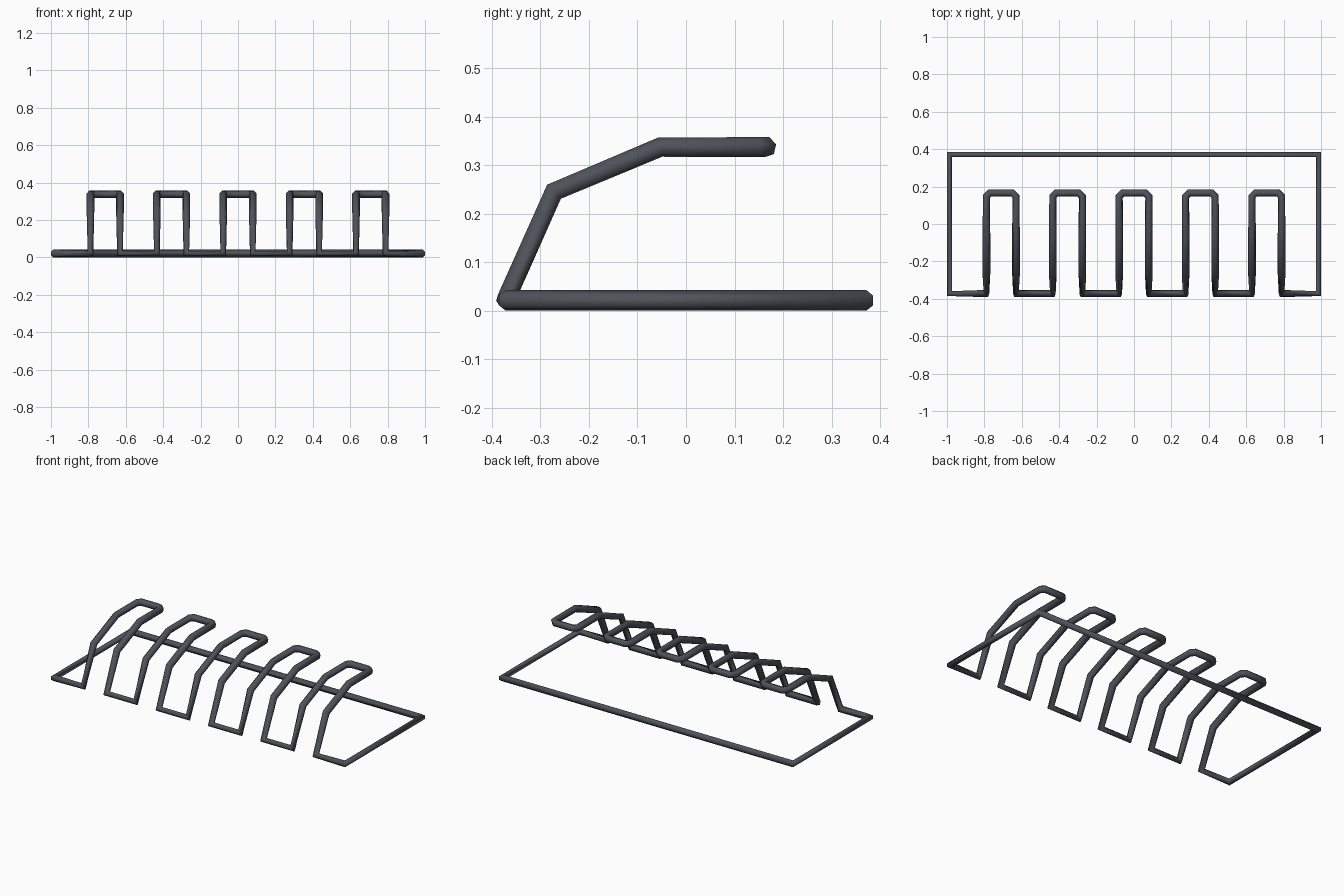
import bpy, bmesh, math
from mathutils import Vector

cube = bpy.data.objects.get("Cube")
if cube:
    bpy.data.objects.remove(cube, do_unlink=True)

RADIUS = 0.0211
SIDES = 6
BASE_Z = 0.021
HALF_X, HALF_Y = 0.987, 0.372
HOOP_HALF = 0.079
HOOP_PITCH = 0.355
CORNER = 0.02

# Dark steel
steel = bpy.data.materials.new("dark_steel")
steel.use_nodes = True
colour = (0.08, 0.084, 0.104, 1)
steel.diffuse_color = colour
steel.node_tree.nodes["Principled BSDF"].inputs["Base Color"].default_value = colour


def hoop_points(cx):
    """One bent hoop: up the near side, across the tip, down the other side."""
    arm = [(-HALF_Y, BASE_Z, 0), (-0.272, 0.245, 0), (-0.053, 0.337, 0),
           (0.167 - CORNER, 0.337, 0), (0.167, 0.337, CORNER)]
    near = [Vector((cx - HOOP_HALF + inset, y, z)) for y, z, inset in arm]
    far = [Vector((2 * cx - p.x, p.y, p.z)) for p in reversed(near)]
    return near + far


def closed_wire(name, path):
    """Sweep a hexagon round a closed path, turning it as little as possible."""
    bm = bmesh.new()
    rings = []
    n = len(path)
    up, last = Vector((0, 0, 1)), None
    for i, p in enumerate(path):
        before = (p - path[i - 1]).normalized()
        after = (path[(i + 1) % n] - p).normalized()
        tangent = (before + after).normalized()
        if last is not None:
            up = last.rotation_difference(tangent) @ up
        up = (up - tangent * up.dot(tangent)).normalized()
        side = tangent.cross(up)
        ring = []
        for k in range(SIDES):
            a = math.tau * k / SIDES
            ring.append(bm.verts.new(p + RADIUS * (up * math.cos(a) + side * math.sin(a))))
        rings.append(ring)
        last = tangent
    for i in range(n):
        a, b = rings[i], rings[(i + 1) % n]
        for k in range(SIDES):
            m = (k + 1) % SIDES
            bm.faces.new((a[k], a[m], b[m], b[k]))
    bmesh.ops.recalc_face_normals(bm, faces=bm.faces[:])
    for f in bm.faces:
        f.smooth = True
    mesh = bpy.data.meshes.new(name)
    bm.to_mesh(mesh)
    bm.free()
    mesh.materials.append(steel)
    obj = bpy.data.objects.new(name, mesh)
    bpy.context.collection.objects.link(obj)
    return obj


# Base rectangle whose front side rises into five hoops
path = [Vector((-HALF_X, HALF_Y, BASE_Z)), Vector((-HALF_X, -HALF_Y, BASE_Z))]
for i in range(-2, 3):
    path += hoop_points(i * HOOP_PITCH)
path += [Vector((HALF_X, -HALF_Y, BASE_Z)), Vector((HALF_X, HALF_Y, BASE_Z))]
closed_wire("bent_wire_rack", path)
